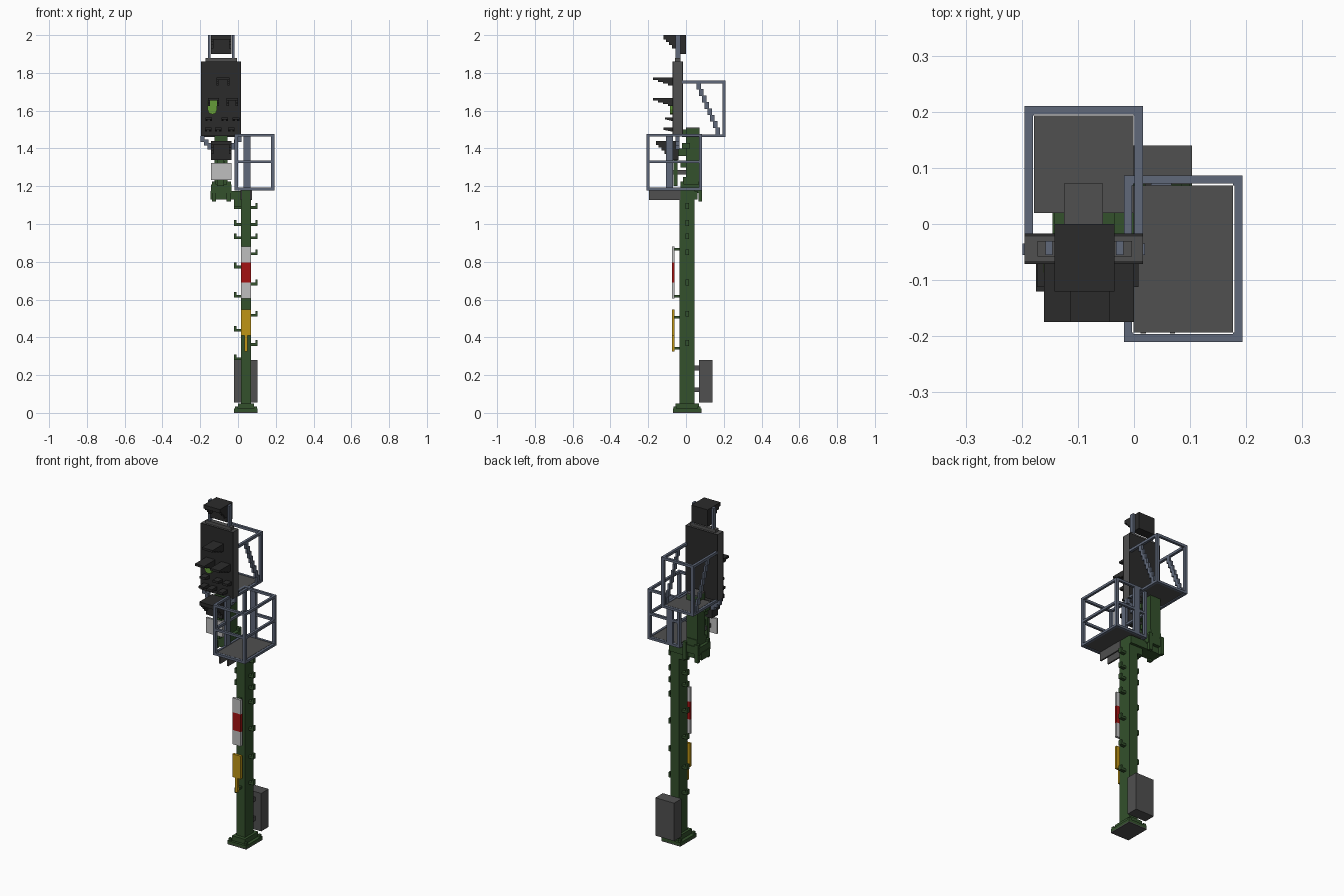
import bpy, bmesh, math
from mathutils import Vector

if "Cube" in bpy.data.objects:
    bpy.data.objects.remove(bpy.data.objects["Cube"])


def material(name, rgb):
    m = bpy.data.materials.new(name)
    m.diffuse_color = (*rgb, 1)
    m.use_nodes = True
    m.node_tree.nodes["Principled BSDF"].inputs["Base Color"].default_value = m.diffuse_color
    return m


GREEN = material("mast green", (0.033, 0.082, 0.025))
DARK = material("signal black", (0.024, 0.024, 0.024))
GREY = material("dark grey", (0.08, 0.08, 0.08))
STEEL = material("blue grey steel", (0.115, 0.14, 0.195))
WHITE = material("white", (0.52, 0.52, 0.52))
RED = material("red", (0.37, 0.006, 0.006))
YELLOW = material("yellow", (0.52, 0.30, 0.008))
LIME = material("lens green", (0.13, 0.33, 0.04))


def boxes(name, mat, *items):
    """One object from boxes given as (x0, x1, y0, y1, z0, z1)."""
    bm = bmesh.new()
    for x0, x1, y0, y1, z0, z1 in items:
        vs = bmesh.ops.create_cube(bm, size=1)["verts"]
        for v in vs:
            v.co = Vector((x0 + (v.co.x + .5) * (x1 - x0),
                           y0 + (v.co.y + .5) * (y1 - y0),
                           z0 + (v.co.z + .5) * (z1 - z0)))
    me = bpy.data.meshes.new(name)
    bm.to_mesh(me)
    bm.free()
    me.materials.append(mat)
    ob = bpy.data.objects.new(name, me)
    bpy.context.collection.objects.link(ob)
    return ob


def prism(name, mat, outline, y0, y1):
    """Extrude an (x, z) outline along y."""
    bm = bmesh.new()
    f = bm.faces.new([bm.verts.new((x, y0, z)) for x, z in outline])
    ext = bmesh.ops.extrude_face_region(bm, geom=[f])["geom"]
    bmesh.ops.translate(bm, vec=(0, y1 - y0, 0),
                        verts=[v for v in ext if isinstance(v, bmesh.types.BMVert)])
    bmesh.ops.recalc_face_normals(bm, faces=bm.faces)
    me = bpy.data.meshes.new(name)
    bm.to_mesh(me)
    bm.free()
    me.materials.append(mat)
    ob = bpy.data.objects.new(name, me)
    bpy.context.collection.objects.link(ob)


MX = 0.042  # mast centre line

# Foot and main mast
boxes("base", GREEN, (-.02, .103, -.07, .082, .006, .022), (0, .085, -.055, .068, .022, .05))
boxes("base_underside", GREY, (-.02, .103, -.07, .082, 0, .006))
boxes("base_bolts", GREEN, *[(x - .008, x + .008, y - .008, y + .008, .02, .035)
                             for x in (-.009, .092) for y in (-.058, .07)])
boxes("mast", GREEN, (.015, .07, -.035, .045, .05, 1.18))

# Climbing pegs with upturned tips
pegs = []
for side, heights in ((-1, (1.08, .99, .92, .765, .61, .43, .28)),
                      (1, (1.08, .99, .92, .835, .675, .51, .355))):
    for z in heights:
        for a, b, top in ((.026, .062, .014), (.050, .062, .03)):
            x0, x1 = sorted((MX + side * a, MX + side * b))
            pegs.append((x0, x1, -.003, .017, z, z + top))
boxes("climbing_pegs", GREEN, *pegs)

# Equipment cabinet at the back
boxes("cabinet", GREY, (-.02, .103, .07, .14, .055, .28))
boxes("cabinet_brackets", GREY, *[(.02, .065, .045, .07, z, z + .025) for z in (.11, .225)])

# Marker plates on the front of the mast
boxes("white_marker", WHITE, (.015, .07, -.075, -.06, .605, .69), (.015, .07, -.075, -.06, .795, .88))
boxes("red_marker", RED, (.015, .07, -.075, -.06, .69, .795))
boxes("yellow_marker", YELLOW, (.015, .07, -.075, -.06, .41, .547), (.034, .05, -.075, -.06, .325, .41))
boxes("marker_brackets", GREEN, *[(.034, .05, -.06, -.035, z, z + .014) for z in (.335, .50, .61, .86)])

# Offset arm and upper mast
boxes("offset_arm", GREEN, (-.145, .07, -.02, .06, 1.13, 1.175), (-.02, .015, -.02, .045, 1.09, 1.13),
      (-.142, -.035, -.025, .08, 1.165, 1.21), (-.125, -.055, -.015, .076, 1.21, 1.25))
boxes("arm_bolts", GREEN, *[(x, x + .022, y, y + .02, 1.12, 1.225)
                            for x in (-.138, -.06) for y in (-.03, .065)])
boxes("upper_mast", GREEN, (-.125, -.055, 0, .072, 1.2, 1.505), (-.142, -.035, -.02, .02, 1.40, 1.43))
boxes("upper_mast_cap", GREY, (-.125, -.055, 0, .072, 1.505, 1.512))
boxes("panel_mounts", GREEN, *[(-.11, -.07, -.03, .0, z, z + .03) for z in (1.3, 1.47)])


def ring(x0, x1, y0, y1, z, t, sides):
    """Rail bars round a rectangle on the chosen sides."""
    bars = {"f": (x0, x1, y0, y0 + t, z, z + t), "b": (x0, x1, y1 - t, y1, z, z + t),
            "l": (x0, x0 + t, y0, y1, z, z + t), "r": (x1 - t, x1, y0, y1, z, z + t)}
    return [bars[s] for s in sides]


T = .017
# Lower work platform
lx0, lx1, ly0, ly1 = -.018, .193, -.21, .086
boxes("lower_floor", GREY, (lx0 + T, lx1 - T, ly0 + T, ly1 - T, 1.181, 1.191))
rails = []
for z in (1.178, 1.322, 1.462):
    rails += ring(lx0, lx1, ly0, ly1, z, T - .003, "fblr")
for x in (lx0, lx1 - T):
    for y in (ly0, ly1 - T):
        rails.append((x, x + T, y, y + T, 1.178, 1.476))
rails += [(.03, .067, ly1 - T, ly1, 1.19, 1.465), (lx0, lx0 + T, -.105, -.07, 1.19, 1.465)]
boxes("lower_railing", STEEL, *rails)
boxes("lower_brackets", GREY, *[(x, x + .009, -.195, -.03, 1.128, 1.18) for x in (.012, .064)])

# Upper work platform with stepped braces on both sides
ux0, ux1, uy0, uy1 = -.195, .016, -.02, .21
boxes("upper_floor", GREY, (ux0 + T, ux1 - T, .02, uy1 - T, 1.463, 1.473))
rails = ring(ux0, ux1, uy0, uy1, 1.745, .015, "blr") + ring(ux0, ux1, uy0, uy1, 1.46, .014, "blr")
for x in (ux0, ux1 - T):
    rails.append((x, x + T, uy1 - T, uy1, 1.46, 1.76))
    for i in range(8):
        y, z = .055 + i * .0145, 1.712 - i * .034
        rails.append((x + .002, x + T - .002, y, y + .024, z, z + .036))
boxes("upper_railing", STEEL, *rails)

# Main signal panel
boxes("panel_case", GREY, (-.195, .016, -.066, -.022, 1.465, 1.86), (-.172, -.004, -.058, -.03, 1.86, 1.878))
boxes("panel_front", DARK, (-.195, .016, -.071, -.066, 1.465, 1.86))
boxes("panel_back", DARK, (-.195, .016, -.022, -.017, 1.465, 1.86))
struts = []
for s in (-1, 1):
    for i in range(3):
        a = -.0895 + s * (.098 - i * .019)
        struts.append((a - .011, a + .011, -.055, -.035, 1.435 - i * .02, 1.465 - i * .018))
boxes("panel_struts", STEEL, *struts)


def visor(xc, w, z, y, depth, drop):
    """Hood: top plate plus side cheeks that step back towards the panel."""
    items = [(xc - w / 2, xc + w / 2, y - depth, y, z - .013, z)]
    for s in (-1, 1):
        x = xc + s * (w / 2 - .006)
        for i in range(1, 4):
            items.append((x - .006, x + .006, y - depth * (1 - i * .25), y,
                          z - .013 - drop * i / 3, z - .013 - drop * (i - 1) / 3))
    return items


hoods = visor(-.079, .07, 1.776, -.07, .105, .03)
for x in (-.13, -.03):
    hoods += visor(x, .06, 1.667, -.07, .105, .03)
for x in (-.155, -.07, -.01):
    hoods += visor(x, .036, 1.565, -.07, .042, .008)
for x in (-.158, -.105, -.035):
    hoods += visor(x, .034, 1.51, -.07, .05, .008)
boxes("panel_hoods", DARK, *hoods)

# Lit lens: square top and rounded bottom
prism("green_lens", LIME, [(-.161, 1.654), (-.161, 1.605), (-.153, 1.586), (-.136, 1.58),
                           (-.119, 1.586), (-.111, 1.605), (-.111, 1.654)], -.086, -.07)


def small_signal(name, y, z):
    """Indicator box with a hood that steps inward below."""
    items = [(-.142, -.035, y - .055, y, z - .1, z)]
    for i, (d, top, bot) in enumerate(((.12, 0, .022), (.105, .022, .036), (.09, .036, .052), (.075, .052, .07))):
        if i == 0:
            items.append((-.142, -.035, y - d, y, z - bot, z - top))
        else:
            for x in (-.142, -.047):
                items.append((x, x + .012, y - d, y, z - bot, z - top))
    boxes(name, DARK, *items)


small_signal("top_indicator", 0, 2.0)
small_signal("lower_indicator", -.04, 1.44)
boxes("top_indicator_posts", STEEL, *[(x, x + .013, -.055, -.03, 1.86, 2.0) for x in (-.158, -.032)])
boxes("lower_indicator_mount", GREEN, (-.115, -.063, -.04, .0, 1.36, 1.40),
      (-.11, -.075, -.065, -.045, 1.2, 1.36))

# White identification plate
boxes("white_plate", WHITE, (-.144, -.034, -.095, -.083, 1.232, 1.322))
boxes("plate_bracket", GREY, (-.105, -.075, -.083, 0, 1.262, 1.285))
